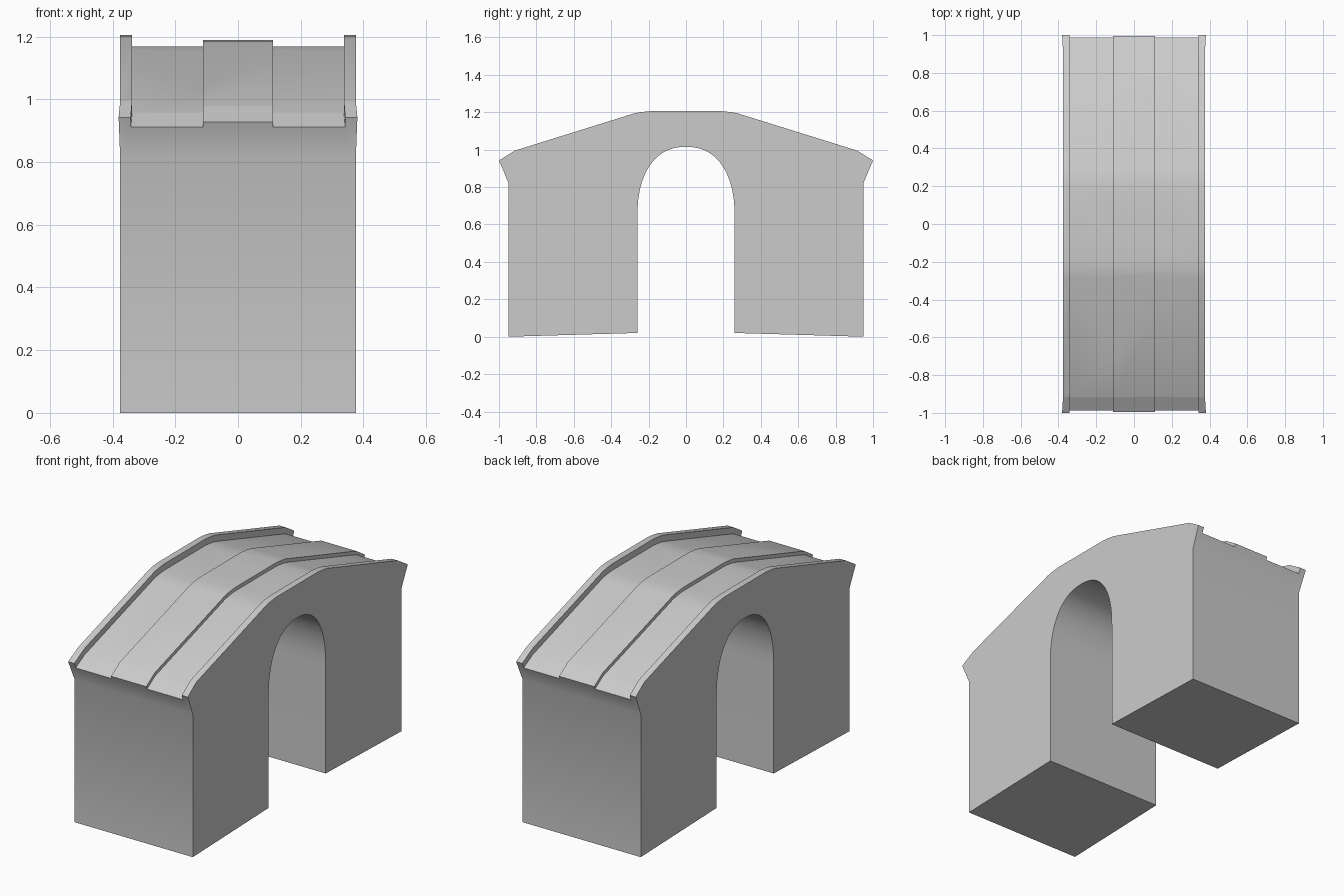
import bpy, bmesh, math

if "Cube" in bpy.data.objects:
    bpy.data.objects.remove(bpy.data.objects["Cube"])


def prism(name, profile, half_width):
    """Extrude a closed (y, z) profile across x."""
    bm = bmesh.new()
    face = bm.faces.new([bm.verts.new((-half_width, y, z)) for y, z in profile])
    ext = bmesh.ops.extrude_face_region(bm, geom=[face])
    moved = [v for v in ext["geom"] if isinstance(v, bmesh.types.BMVert)]
    bmesh.ops.translate(bm, verts=moved, vec=(2 * half_width, 0, 0))
    # Split near the ends so that only the tips flare outward
    for co, no in (((0, .92, 0), (0, 1, 0)), ((0, -.92, 0), (0, 1, 0)), ((0, 0, .82), (0, 0, 1))):
        bmesh.ops.bisect_plane(bm, geom=bm.verts[:] + bm.edges[:] + bm.faces[:],
                               dist=1e-5, plane_co=co, plane_no=no)
    for v in bm.verts:
        if abs(v.co.y) > .92 and v.co.z > .83:
            v.co.x *= 1 + .16 * (abs(v.co.y) - .92)
    bmesh.ops.recalc_face_normals(bm, faces=bm.faces)
    bmesh.ops.triangulate(bm, faces=bm.faces)
    mesh = bpy.data.meshes.new(name)
    bm.to_mesh(mesh)
    bm.free()
    obj = bpy.data.objects.new(name, mesh)
    bpy.context.collection.objects.link(obj)
    return obj


def mirrored(half):
    """Complete a right-hand profile that runs toward the middle."""
    return half + [(-y, z) for y, z in reversed(half)]


# Bridge body: parapet line, flared ends, straight piers
outer = mirrored([(.948, .82), (1, .942), (.915, .995), (.28, 1.193), (.245, 1.2), (.19, 1.206)])

# Arched opening: straight sides and a slightly squared crown
arch = []
N = 32
for i in range(N + 1):
    t = math.pi * i / N
    c, s = math.cos(t), math.sin(t)
    arch.append((-.26 * math.copysign(abs(c) ** .87, c), .64 + .375 * abs(s) ** .87))
profile = [(.948, 0)] + outer + [(-.948, 0), (-.26, .02)] + arch + [(.26, .02)]
bridge = prism("bridge_body", profile, .376)

# Sunken road deck and its raised centre strip are carved between the parapets
def carve_profile(drop):
    line = [(1.1, .876), (.915, .995), (.28, 1.193), (.245, 1.2), (.19, 1.206)]
    return [(1.1, 1.4)] + mirrored([(y, z - drop) for y, z in line]) + [(-1.1, 1.4)]


strip_cut = prism("centre_strip_cutter", carve_profile(.016), .338)
deck_cut = prism("deck_cutter", carve_profile(.037), .338)
strip_keep = prism("centre_strip_guard", [(1.3, .5), (1.3, 1.6), (-1.3, 1.6), (-1.3, .5)], .112)
for v in strip_keep.data.vertices:
    v.co.x = math.copysign(.112, v.co.x)


def difference(target, cutter):
    mod = target.modifiers.new(cutter.name, "BOOLEAN")
    mod.operation = "DIFFERENCE"
    mod.solver = "EXACT"
    mod.object = cutter
    cutter.hide_render = True


difference(deck_cut, strip_keep)
difference(bridge, strip_cut)
difference(bridge, deck_cut)

# Bake the carving and remove the helpers
depsgraph = bpy.context.evaluated_depsgraph_get()
bridge_mesh = bpy.data.meshes.new_from_object(bridge.evaluated_get(depsgraph))
bridge.modifiers.clear()
bridge.data = bridge_mesh
for helper in (strip_cut, deck_cut, strip_keep):
    bpy.data.objects.remove(helper)

# Smooth arch, crisp edges elsewhere
bpy.context.view_layer.objects.active = bridge
bridge.select_set(True)
bpy.ops.object.shade_smooth_by_angle(angle=math.radians(25))
